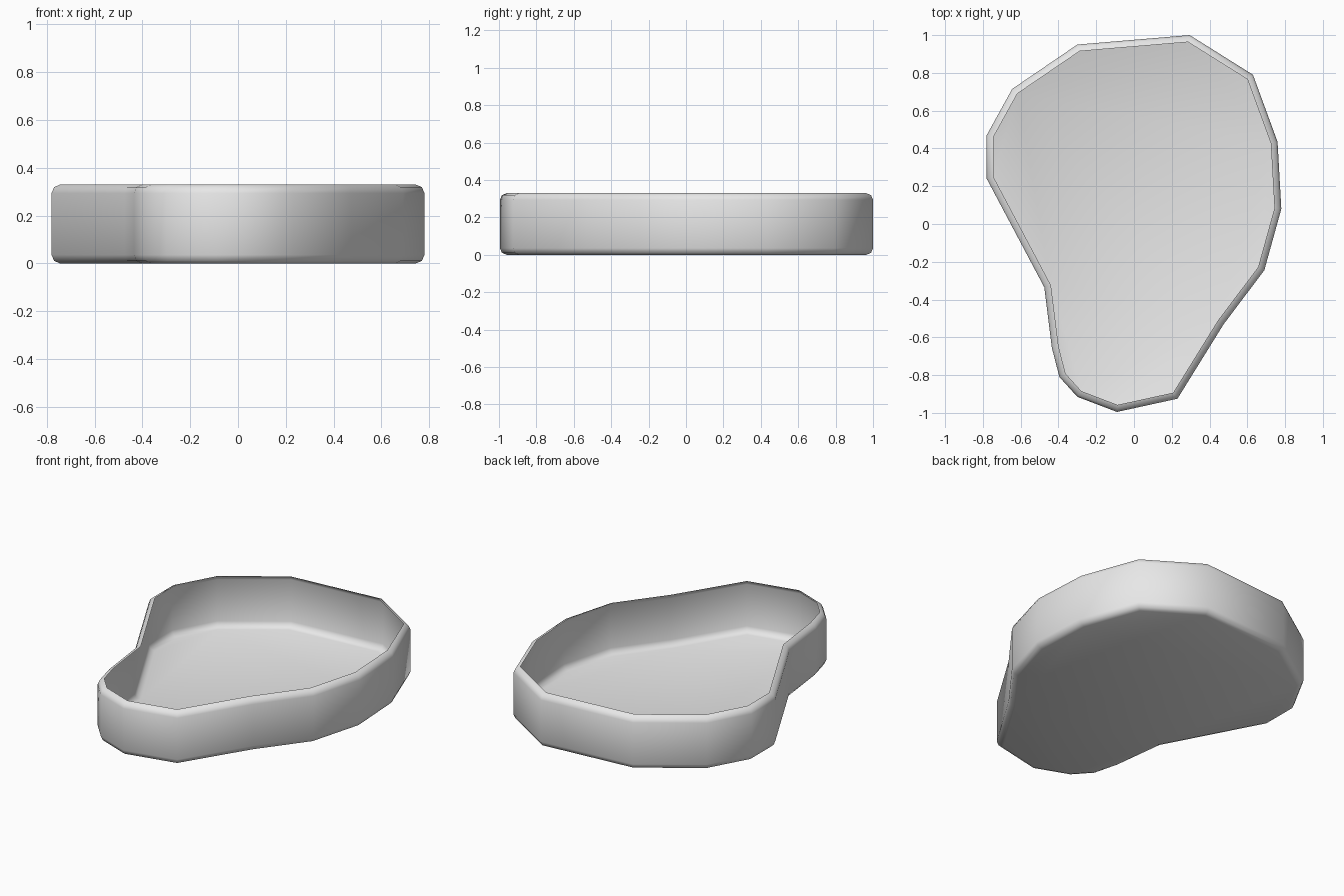
import bpy
import bmesh

cube = bpy.data.objects.get("Cube")
if cube:
    bpy.data.objects.remove(cube, do_unlink=True)

HEIGHT = 0.33
ROUNDING = 0.036

# Irregular outline of the tray, clockwise from the back
OUTLINE = [
    (-0.30, 0.95), (0.295, 1.0), (0.63, 0.79), (0.76, 0.435),
    (0.78, 0.08), (0.69, -0.245), (0.475, -0.53), (0.23, -0.925),
    (-0.09, -0.995), (-0.30, -0.915), (-0.395, -0.81), (-0.435, -0.655),
    (-0.475, -0.335), (-0.78, 0.24), (-0.78, 0.47), (-0.645, 0.715),
]

# Plain grey material
grey = bpy.data.materials.new("light_grey")
grey.use_nodes = True
colour = (0.8, 0.8, 0.8, 1.0)
grey.diffuse_color = colour
grey.node_tree.nodes["Principled BSDF"].inputs["Base Color"].default_value = colour

# Extrude the outline into a solid
bm = bmesh.new()
base = bm.faces.new([bm.verts.new((x, y, 0)) for x, y in OUTLINE])
raised = bmesh.ops.extrude_face_region(bm, geom=[base], use_keep_orig=True)
for item in raised["geom"]:
    if isinstance(item, bmesh.types.BMVert):
        item.co.z = HEIGHT
bmesh.ops.recalc_face_normals(bm, faces=bm.faces)

# Round the upper and lower rims, leaving the upright corners alone
rims = [e for e in bm.edges if abs(e.verts[0].co.z - e.verts[1].co.z) < 0.01]
bmesh.ops.bevel(bm, geom=rims, offset=ROUNDING, offset_type='OFFSET',
                segments=2, profile=0.5, affect='EDGES')

# Open the top, leaving a thin shell with a curled lip
lid = max(bm.faces, key=lambda f: f.calc_center_median().z + f.calc_area())
bmesh.ops.delete(bm, geom=[lid], context='FACES')
for face in bm.faces:
    face.smooth = True

mesh = bpy.data.meshes.new("tray")
bm.to_mesh(mesh)
bm.free()
mesh.materials.append(grey)
tray = bpy.data.objects.new("tray", mesh)
bpy.context.collection.objects.link(tray)
